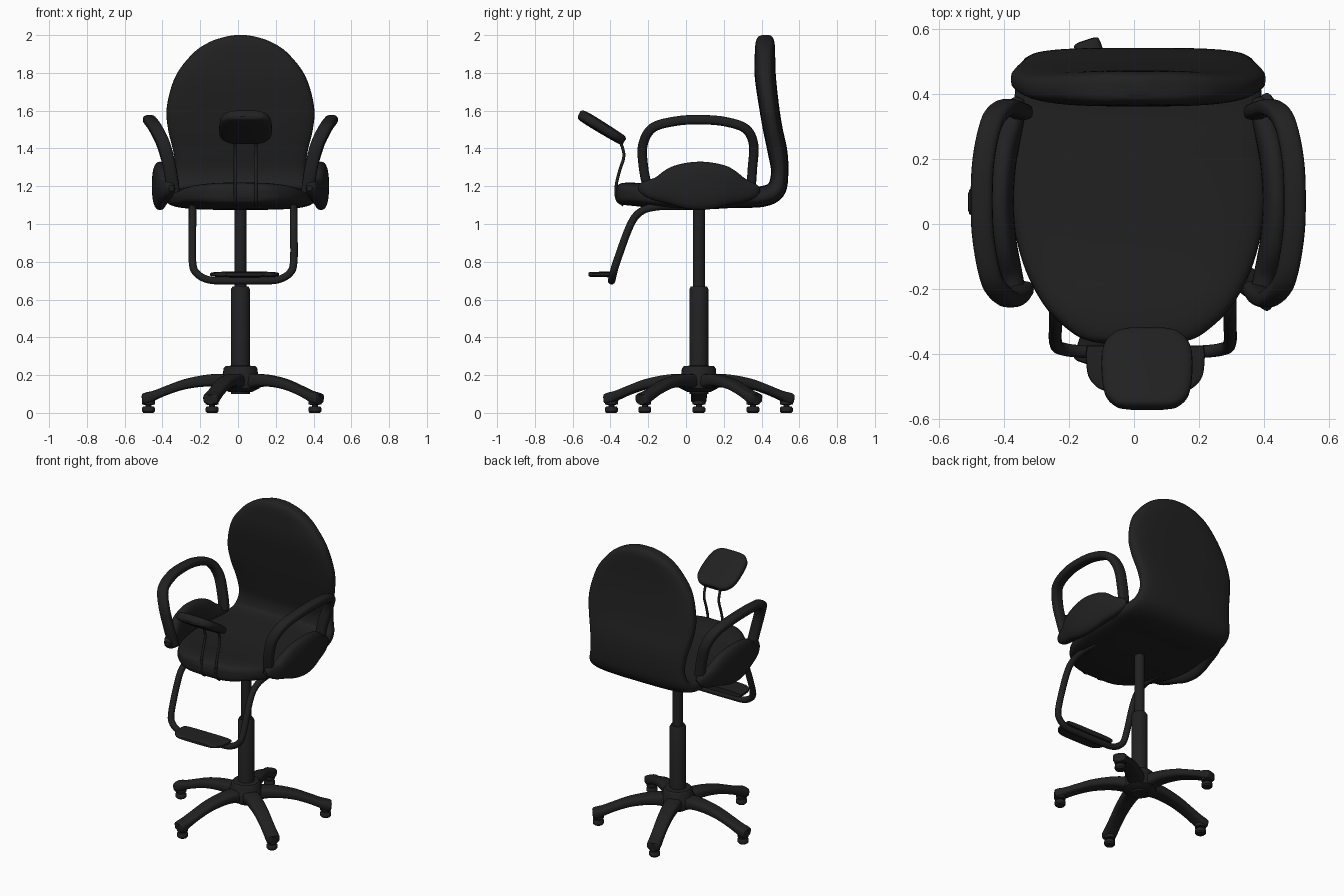
import bpy, bmesh, math
from mathutils import Vector, Matrix

if "Cube" in bpy.data.objects:
    bpy.data.objects.remove(bpy.data.objects["Cube"])

CX, CY = 0.013, 0.068          # column axis
BLACK = bpy.data.materials.new("black")
BLACK.diffuse_color = (0.015, 0.015, 0.015, 1)
BLACK.use_nodes = True
BLACK.node_tree.nodes["Principled BSDF"].inputs["Base Color"].default_value = BLACK.diffuse_color


def finish(obj):
    obj.data.materials.append(BLACK)
    bpy.ops.object.select_all(action='DESELECT')
    obj.select_set(True)
    bpy.context.view_layer.objects.active = obj
    bpy.ops.object.shade_smooth_by_angle(angle=math.radians(40))
    return obj


def loft(name, rings, matrix=Matrix()):
    """Skin closed rings of equal length and cap both ends."""
    bm = bmesh.new()
    vs = [[bm.verts.new(matrix @ Vector(p)) for p in r] for r in rings]
    n = len(vs[0])
    for a, b in zip(vs, vs[1:]):
        for i in range(n):
            j = (i + 1) % n
            bm.faces.new((a[i], a[j], b[j], b[i]))
    bm.faces.new(vs[0])
    bm.faces.new(vs[-1])
    bmesh.ops.recalc_face_normals(bm, faces=bm.faces)
    me = bpy.data.meshes.new(name)
    bm.to_mesh(me)
    bm.free()
    obj = bpy.data.objects.new(name, me)
    bpy.context.collection.objects.link(obj)
    return finish(obj)


def spline(pts, steps=6):
    """Catmull-Rom through points of any dimension."""
    p = [Vector(q) for q in pts]
    p = [2 * p[0] - p[1]] + p + [2 * p[-1] - p[-2]]
    out = []
    for a, b, c, d in zip(p, p[1:], p[2:], p[3:]):
        for k in range(steps):
            t = k / steps
            out.append(0.5 * (2 * b + (c - a) * t + (2 * a - 5 * b + 4 * c - d) * t * t
                              + (3 * b - a - 3 * c + d) * t ** 3))
    return out + [p[-2]]


def sweep(name, pts, e=0.7, n=32, steps=6, matrix=Matrix()):
    """Superellipse sections along a path; pts = (x, y, z, half width, half thickness)."""
    s = spline(pts, steps)
    pos = [Vector(q[:3]) for q in s]
    rings = []
    for i, q in enumerate(s):
        t = (pos[min(i + 1, len(s) - 1)] - pos[max(i - 1, 0)]).normalized()
        a = Vector((1, 0, 0))
        a = (a - a.dot(t) * t).normalized()
        nrm = t.cross(a)
        ring = []
        for k in range(n):
            c, d = math.cos(math.tau * k / n), math.sin(math.tau * k / n)
            ring.append(pos[i] + a * q[3] * math.copysign(abs(c) ** e, c)
                        + nrm * q[4] * math.copysign(abs(d) ** e, d))
        rings.append(ring)
    return loft(name, rings, matrix)


def lathe(name, profile, x, y, n=32):
    return loft(name, [[(x + r * math.cos(math.tau * k / n), y + r * math.sin(math.tau * k / n), z)
                        for k in range(n)] for r, z in profile])


def tube(name, pts, radius):
    cu = bpy.data.curves.new(name, 'CURVE')
    cu.dimensions = '3D'
    cu.bevel_depth, cu.bevel_resolution, cu.use_fill_caps = radius, 4, True
    s = spline(pts)
    sp = cu.splines.new('POLY')
    sp.points.add(len(s) - 1)
    for p, q in zip(sp.points, s):
        p.co = (*q, 1)
    obj = bpy.data.objects.new(name, cu)
    bpy.context.collection.objects.link(obj)
    bpy.ops.object.select_all(action='DESELECT')
    obj.select_set(True)
    bpy.context.view_layer.objects.active = obj
    bpy.ops.object.convert(target='MESH')
    return finish(bpy.context.object)


# seat and backrest as one curved cushion
shell = [(-.372, 1.16, .07, .02), (-.36, 1.16, .15, .045), (-.33, 1.16, .21, .058),
         (-.25, 1.155, .29, .062), (-.12, 1.14, .355, .062), (.05, 1.135, .39, .06),
         (.25, 1.14, .385, .055), (.40, 1.145, .38, .055), (.475, 1.18, .365, .052),
         (.496, 1.27, .345, .046), (.485, 1.38, .355, .052), (.46, 1.5, .383, .052),
         (.44, 1.62, .39, .053), (.42, 1.78, .345, .056), (.418, 1.9, .255, .054),
         (.419, 1.96, .17, .05), (.42, 1.99, .085, .038), (.42, 2.0, .03, .02)]
sweep("seat_and_back", [(CX, *p) for p in shell], e=0.6, n=48)

# arm loops and bowed side panels
arm = [(.355, -.20, 1.17), (.375, -.225, 1.3), (.405, -.228, 1.42), (.45, -.175, 1.51),
       (.476, -.05, 1.545), (.482, .07, 1.552), (.476, .2, 1.543), (.45, .315, 1.505),
       (.41, .358, 1.42), (.375, .352, 1.3), (.358, .345, 1.2)]
panel = [(.365, -.25, 1.19, .015, .015), (.375, -.22, 1.19, .03, .04), (.395, -.15, 1.185, .038, .066),
         (.417, -.05, 1.2, .042, .11), (.426, .07, 1.202, .043, .128), (.417, .19, 1.2, .042, .112),
         (.395, .29, 1.18, .038, .07), (.375, .36, 1.175, .03, .04), (.365, .385, 1.17, .015, .015)]
for side, s in (("left", -1), ("right", 1)):
    sweep("arm_" + side, [(CX + s * x, y, z, .034, .025) for x, y, z in arm], n=20)
    sweep("side_panel_" + side, [(CX + s * p[0], *p[1:]) for p in panel], e=0.8)

# small tilted tray pad on two bent rods
sweep("front_pad", [(.04, -.566, 1.583, .065, .015), (.04, -.555, 1.577, .1, .027),
                    (.04, -.52, 1.556, .13, .031), (.04, -.45, 1.513, .14, .031),
                    (.04, -.38, 1.47, .135, .029), (.04, -.34, 1.446, .105, .026),
                    (.04, -.326, 1.437, .07, .015)], e=0.6)
for side, s in (("left", -1), ("right", 1)):
    tube("pad_rod_" + side, [(.04 + s * .055, y, z) for y, z in
                             ((-.36, 1.46), (-.335, 1.40), (-.33, 1.35), (-.352, 1.28),
                              (-.37, 1.2), (-.365, 1.13), (-.33, 1.10))], .008)

# footrest frame and plate
half = [(.268, .0, 1.095), (.268, -.15, 1.092), (.268, -.24, 1.065), (.268, -.297, .99),
        (.268, -.367, .80), (.245, -.385, .738), (.18, -.393, .704), (.08, -.394, .70)]
tube("footrest_frame", [(.027 + x, y, z) for x, y, z in half]
     + [(.027 - x, y, z) for x, y, z in reversed(half)], .02)
sweep("footrest_plate", [(.035, -.517, .733, .11, .008), (.035, -.505, .733, .145, .013),
                         (.035, -.47, .733, .175, .014), (.035, -.41, .733, .183, .015),
                         (.035, -.375, .733, .18, .015)], e=0.5)

# gas column and hub
lathe("inner_column", [(.032, .64), (.032, 1.12)], CX, CY)
lathe("outer_column", [(.05, .1), (.05, .655), (.042, .67)], CX, CY)
lathe("hub", [(.06, .11), (.1, .13), (.105, .19), (.092, .21), (.09, .235), (.08, .247), (.05, .25)], CX, CY)

# five-arm star base with caster feet
leg = [(.02, .16, .055, .045), (.15, .172, .05, .033), (.28, .155, .045, .027), (.38, .123, .042, .024),
       (.45, .095, .042, .025), (.49, .08, .042, .03), (.515, .074, .04, .027), (.522, .073, .03, .018)]
for i in range(5):
    a = math.pi + i * math.tau / 5
    m = Matrix.Translation((CX, CY, 0)) @ Matrix.Rotation(a - math.pi / 2, 4, 'Z')
    sweep(f"base_leg_{i}", [(0, *p) for p in leg], e=0.6, n=20, matrix=m)
    lathe(f"caster_{i}", [(.027, 0), (.034, .008), (.034, .026), (.028, .034), (.016, .034),
                          (.016, .042), (.034, .044), (.034, .07)],
          CX + .487 * math.cos(a), CY + .487 * math.sin(a), 24)
